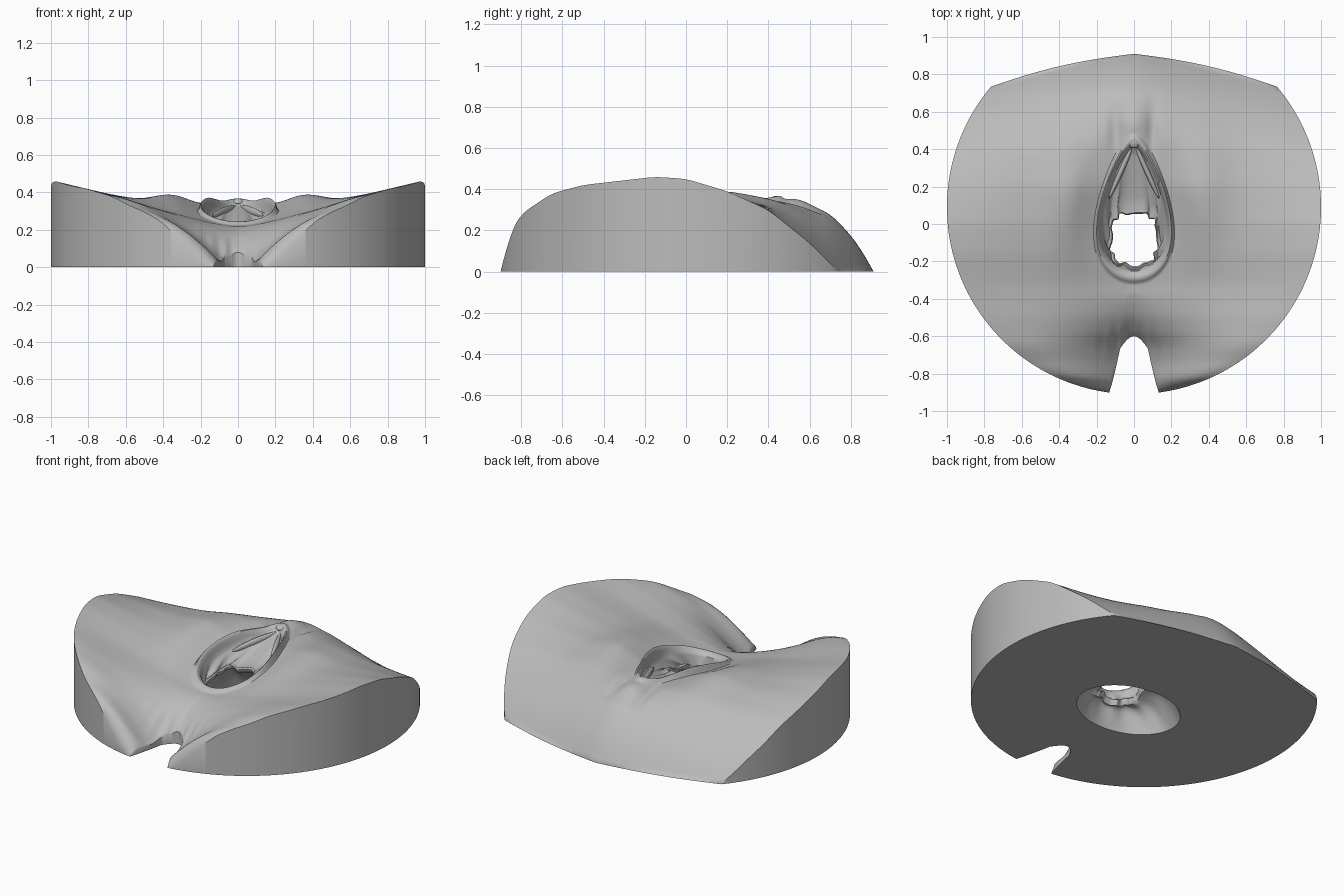
import bpy, bmesh
from math import sin, cos, pi, sqrt, exp

cube = bpy.data.objects.get("Cube")
if cube:
    bpy.data.objects.remove(cube)

mat = bpy.data.materials.new("plain grey")
mat.use_nodes = True
grey = (0.5, 0.5, 0.5, 1)
mat.diffuse_color = grey
mat.node_tree.nodes["Principled BSDF"].inputs["Base Color"].default_value = grey

# Height profiles along y: the midline and the outer rim
MID = [(-.95, -.1), (-.75, -.06), (-.65, .0), (-.6, .08), (-.5, .17), (-.4, .215), (-.3, .23),
       (0, .29), (.2, .335), (.45, .35), (.55, .335), (.7, .28), (.78, .2), (.85, .11), (.91, 0), (1, -.15)]
RIM = [(-.95, -.2), (-.9, 0), (-.85, .2), (-.8, .28), (-.65, .38), (-.5, .42), (-.15, .46),
       (0, .45), (.2, .39), (.4, .3), (.6, .14), (.74, 0), (1, -.3)]
CY = -.05


def lookup(table, y):
    for (a, p), (b, q) in zip(table, table[1:]):
        if y <= b:
            return p + (q - p) * (y - a) / (b - a)
    return table[-1][1]


def smooth(table, y):
    return sum(lookup(table, y + k * .012) for k in range(-3, 4)) / 7


def bump(v, centre, width):
    return exp(-((v - centre) / width) ** 2)


def skin(x, y):
    ax = abs(x)
    t = min(1, ax / sqrt(max(.015, 1 - (y - .09) ** 2)))
    f = (sqrt(t * t + .03) - sqrt(.03)) / (sqrt(1.03) - sqrt(.03))
    w = min(1, max(0, (-y - .3) / .4))
    w = w * w * (3 - 2 * w)
    f += (sin(t * pi / 2) - f) * w * .8                     # rounder toward the cleft
    m = smooth(MID, y)
    z = m + (smooth(RIM, y) - m) * f
    z += .04 * bump(ax, .36, .13) * bump(y, .15, .3)        # side swellings
    z += .016 * bump(ax, 0, .05) * bump(y, .54, .1)         # hood ridge
    z -= .022 * bump(ax, .1, .035) * bump(y, .5, .13)       # grooves beside it
    z += .006 * bump(y, -.62, .07) * bump(ax, 0, .15) * cos(ax * 90)
    return max(0, z)


def outline(a):
    s, c = sin(a), cos(a)
    k = .14 * c
    r = sqrt(k * k + 1 - .14 ** 2) - k
    if c < 0:
        cut = .96 / (-c + .227 * abs(s))
        cut *= 1 + .025 * sin(pi * min(1, cut * abs(s) / .75))
        r = min(r, cut)
    d = min(a, 2 * pi - a)
    if d < .152:                                            # rear notch
        r = .55 + .07 * (min(d, .12) / .12) ** 2
        if d > .12:
            r += (.86 - r) * (d - .12) / .032
    return r * s, CY - r * c


def teardrop(a, k):
    x = .195 * sin(a) * (1 + .4 * cos(a))
    return x * k, .05 + (.03 - .39 * cos(a)) * k


def opening(a, k=1):
    def sq(v):
        return (1 if v > 0 else -1) * abs(v) ** .65
    w = k * (1 + .05 * sin(9 * a + 1) + .03 * cos(14 * a))
    return .12 * sq(sin(a)) * w, -.08 - .135 * sq(cos(a)) * w


# Closed rings from the underside hole, up the passage, over the skin, down the wall
N, SKIN = 320, 44
angles = [u - .6 * sin(u) for u in (2 * pi * i / N for i in range(N))]
rings = []


def ring(fn):
    rings.append([fn(a) for a in angles])


def mix(p, q, t):
    return tuple(u + (v - u) * t for u, v in zip(p, q))


def hole(a):
    return .33 * sin(a), CY - .25 * cos(a), 0


def edge(a, drop=0, k=1):
    x, y = opening(a, k)
    return x, y, .215 + .25 * y - drop + .01 * sin(7 * a)


def lift_factor(y):
    return .3 + .7 * bump(y, .12, .22)


def lip(a, k, lift):
    x, y = teardrop(a, k)
    return x, y, skin(x, y) + lift * lift_factor(y)


def passage(a, t):
    x, y, z = mix(hole(a), edge(a, .03, 1.12), t)
    return x, y, z + .05 * sin(pi * t)


for i in range(9):
    ring(lambda a: passage(a, i / 8))
ring(lambda a: edge(a, .012, 1.02))
ring(lambda a: edge(a))
ring(lambda a: edge(a, -.008, 1.05))
for i in range(1, 9):                                       # sloping inner floor
    t = i / 8
    ring(lambda a: mix(edge(a, .005, 1.12), lip(a, .84, -.045), t))
for k, lift in ((.87, -.015), (.9, .015), (.93, .031), (.96, .034), (.99, .022), (1.01, 0), (1.04, -.012)):
    ring(lambda a: lip(a, k, lift))


def surface(a, t):
    rim = teardrop(a, 1.04)
    x, y = mix(rim, outline(a), t)
    dip = -.012 * lift_factor(rim[1]) * max(0, 1 - t * 6)
    return x, y, max(0, skin(x, y) + dip)


for i in range(1, SKIN + 1):
    ring(lambda a: surface(a, (i / SKIN) ** 1.15))
ring(lambda a: (*outline(a), 0))


def finish(bm, name):
    bmesh.ops.recalc_face_normals(bm, faces=bm.faces)
    me = bpy.data.meshes.new(name)
    bm.to_mesh(me)
    bm.free()
    ob = bpy.data.objects.new(name, me)
    me.materials.append(mat)
    bpy.context.collection.objects.link(ob)
    bpy.ops.object.select_all(action="DESELECT")
    ob.select_set(True)
    bpy.context.view_layer.objects.active = ob
    bpy.ops.object.shade_smooth_by_angle(angle=.7)
    return ob


# Anatomical block
bm = bmesh.new()
rows = [[bm.verts.new(p) for p in r] for r in rings]
for lower, upper in zip(rows, rows[1:] + rows[:1]):
    for i in range(N):
        j = (i + 1) % N
        bm.faces.new((lower[i], lower[j], upper[j], upper[i]))
bmesh.ops.remove_doubles(bm, verts=bm.verts, dist=.0002)
finish(bm, "anatomy_block")

# Small rounded tip under the hood, with a long inner fold either side
for name, place, size, turn in (("hood_tip", (0, .44, .347), (.035, .035, .02), (0, 0, 0)),
                                ("left_fold", (.07, .28, .3), (.014, .16, .022), (.15, 0, .42)),
                                ("right_fold", (-.07, .28, .3), (.014, .16, .022), (.15, 0, -.42))):
    bm = bmesh.new()
    bmesh.ops.create_uvsphere(bm, u_segments=24, v_segments=14, radius=1)
    bmesh.ops.scale(bm, vec=size, verts=bm.verts)
    ob = finish(bm, name)
    ob.location = place
    ob.rotation_euler = turn
